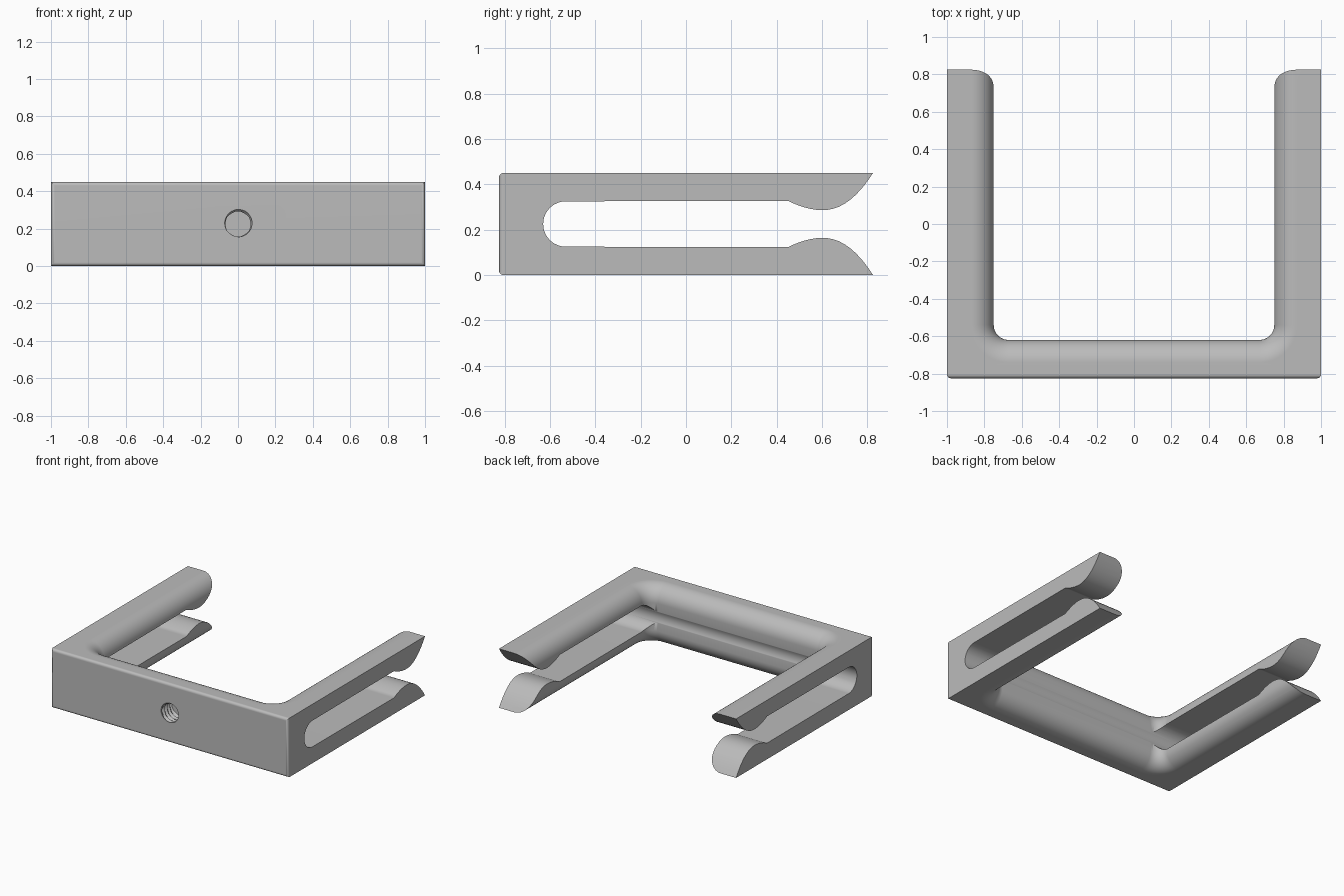
import bpy, bmesh, math

if "Cube" in bpy.data.objects:
    bpy.data.objects.remove(bpy.data.objects["Cube"], do_unlink=True)

H, FRONT = 0.45, -0.825      # height, front face
MID = H / 2


def make_object(name, bm):
    bmesh.ops.recalc_face_normals(bm, faces=bm.faces)
    mesh = bpy.data.meshes.new(name)
    bm.to_mesh(mesh)
    bm.free()
    obj = bpy.data.objects.new(name, mesh)
    bpy.context.collection.objects.link(obj)
    return obj


def loft(name, rings):
    """Closed solid through matching closed rings of points."""
    bm = bmesh.new()
    loops = [[bm.verts.new(p) for p in ring] for ring in rings]
    n = len(loops[0])
    for a, b in zip(loops, loops[1:]):
        for i in range(n):
            j = (i + 1) % n
            bm.faces.new((a[i], a[j], b[j], b[i]))
    bm.faces.new(loops[0])
    bm.faces.new(loops[-1])
    return make_object(name, bm)


# Block with softened front edges
bm = bmesh.new()
bmesh.ops.create_cube(bm, size=1)
for v in bm.verts:
    v.co.x *= 2
    v.co.y = FRONT if v.co.y < 0 else 0.88
    v.co.z = 0 if v.co.z < 0 else H
front_edges = [e for e in bm.edges if all(v.co.y < 0 for v in e.verts)]
bmesh.ops.bevel(bm, geom=front_edges, offset=0.02, segments=4,
                profile=0.5, affect='EDGES')
bracket = make_object("fork_bracket", bm)


# Opening between the arms, flaring at top and bottom to round the inner edges
def opening_ring(z, flare):
    r = 0.08 + flare
    right = [(0.67 + r, 1.5)]
    for i in range(13):
        a = math.pi / 2 * i / 12
        right.append((0.67 + r * math.cos(a), -0.54 - r * math.sin(a)))
    left = [(-x, y) for x, y in reversed(right)]
    return [(x, y, z) for x, y in right + left]


R = 0.12
arc = [math.pi / 2 * i / 12 for i in range(13)]
lower = [(R * (1 - math.cos(a)), R * (1 - math.sin(a))) for a in reversed(arc)]
lower = [(R - R * math.cos(a), R - R * math.sin(a)) for a in arc]
levels = [(H - z, f) for f, z in lower] + [(H + 0.1, R)]
levels = [(H - z, f) for z, f in reversed(levels)] + levels
opening = loft("opening_cutter", [opening_ring(z, f) for z, f in levels])


# Side slot: round closed end, pinched mouth, flared tips
def mouth(y):
    t = y - 0.6
    if t < 0:
        return 0.061 + 0.041 * (-t / 0.15) ** 1.8
    return 0.061 + 0.164 * (t / 0.225) ** 2.15


upper = [(-0.53 - 0.1 * math.cos(a), 0.1 * math.sin(a)) for a in arc]
upper += [(0.45 + 0.025 * i, mouth(0.45 + 0.025 * i)) for i in range(19)]
upper.append((1.2, upper[-1][1]))
outline = upper + [(y, -h) for y, h in reversed(upper[1:])]
slot = loft("slot_cutter", [[(x, y, MID + h) for y, h in outline]
                            for x in (-1.2, 1.2)])

# Blind threaded screw hole
PITCH, STEPS, SIDES = 0.032, 6, 40


def thread_ring(k):
    y = FRONT - 0.01 + k * PITCH / STEPS
    ring = []
    for i in range(SIDES):
        phase = (k / STEPS + i / SIDES) % 1
        r = 0.066 + 0.014 * (1 - abs(2 * phase - 1))
        a = math.tau * i / SIDES
        ring.append((r * math.cos(a), y, MID + r * math.sin(a)))
    return ring


hole = loft("screw_hole_cutter", [thread_ring(k) for k in range(27)])

# Cut the block
bpy.context.view_layer.objects.active = bracket
for cutter in (opening, slot, hole):
    mod = bracket.modifiers.new(cutter.name, 'BOOLEAN')
    mod.operation = 'DIFFERENCE'
    mod.solver = 'EXACT'
    mod.object = cutter
    bpy.ops.object.modifier_apply(modifier=mod.name)
    bpy.data.objects.remove(cutter, do_unlink=True)

# Grey finish
grey = bpy.data.materials.new("plain_grey")
grey.use_nodes = True
colour = (0.5, 0.5, 0.5, 1)
grey.diffuse_color = colour
grey.node_tree.nodes["Principled BSDF"].inputs["Base Color"].default_value = colour
bracket.data.materials.clear()
bracket.data.materials.append(grey)
for p in bracket.data.polygons:
    p.material_index = 0

# Smooth rounds, crisp edges
bpy.ops.object.select_all(action='DESELECT')
bracket.select_set(True)
bpy.ops.object.shade_smooth_by_angle(angle=math.radians(30))
weighted = bracket.modifiers.new("even_shading", 'WEIGHTED_NORMAL')
weighted.keep_sharp = True
